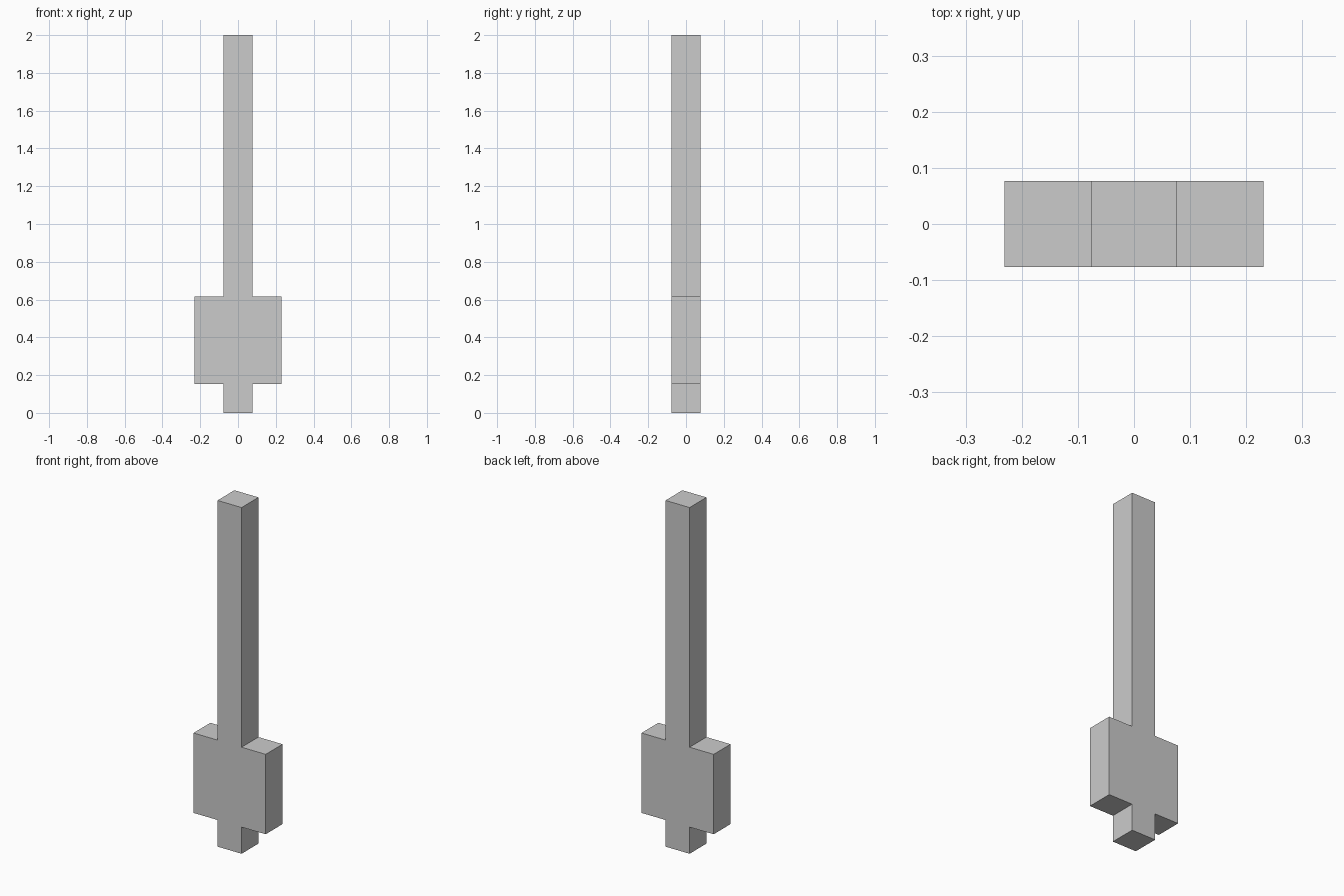
import bpy
import bmesh
from mathutils import Vector

if "Cube" in bpy.data.objects:
    bpy.data.objects.remove(bpy.data.objects["Cube"])

U = 2 / 13          # grid unit: the model is 13 units tall
H = U / 2           # half thickness

# Right half of the silhouette (x, z): tip, wide blade, long handle
half = [(H, 0), (H, U), (3 * H, U), (3 * H, 4 * U), (H, 4 * U), (H, 13 * U)]
outline = half + [(-x, z) for x, z in reversed(half)]

# Extrude the outline from front to back as one solid
bm = bmesh.new()
face = bm.faces.new([bm.verts.new((x, -H, z)) for x, z in outline])
ext = bmesh.ops.extrude_face_region(bm, geom=[face], use_keep_orig=True)
moved = [g for g in ext["geom"] if isinstance(g, bmesh.types.BMVert)]
bmesh.ops.translate(bm, verts=moved, vec=Vector((0, 2 * H, 0)))
bmesh.ops.recalc_face_normals(bm, faces=bm.faces[:])

mesh = bpy.data.meshes.new("shovel")
bm.to_mesh(mesh)
bm.free()
shovel = bpy.data.objects.new("shovel", mesh)
bpy.context.collection.objects.link(shovel)
